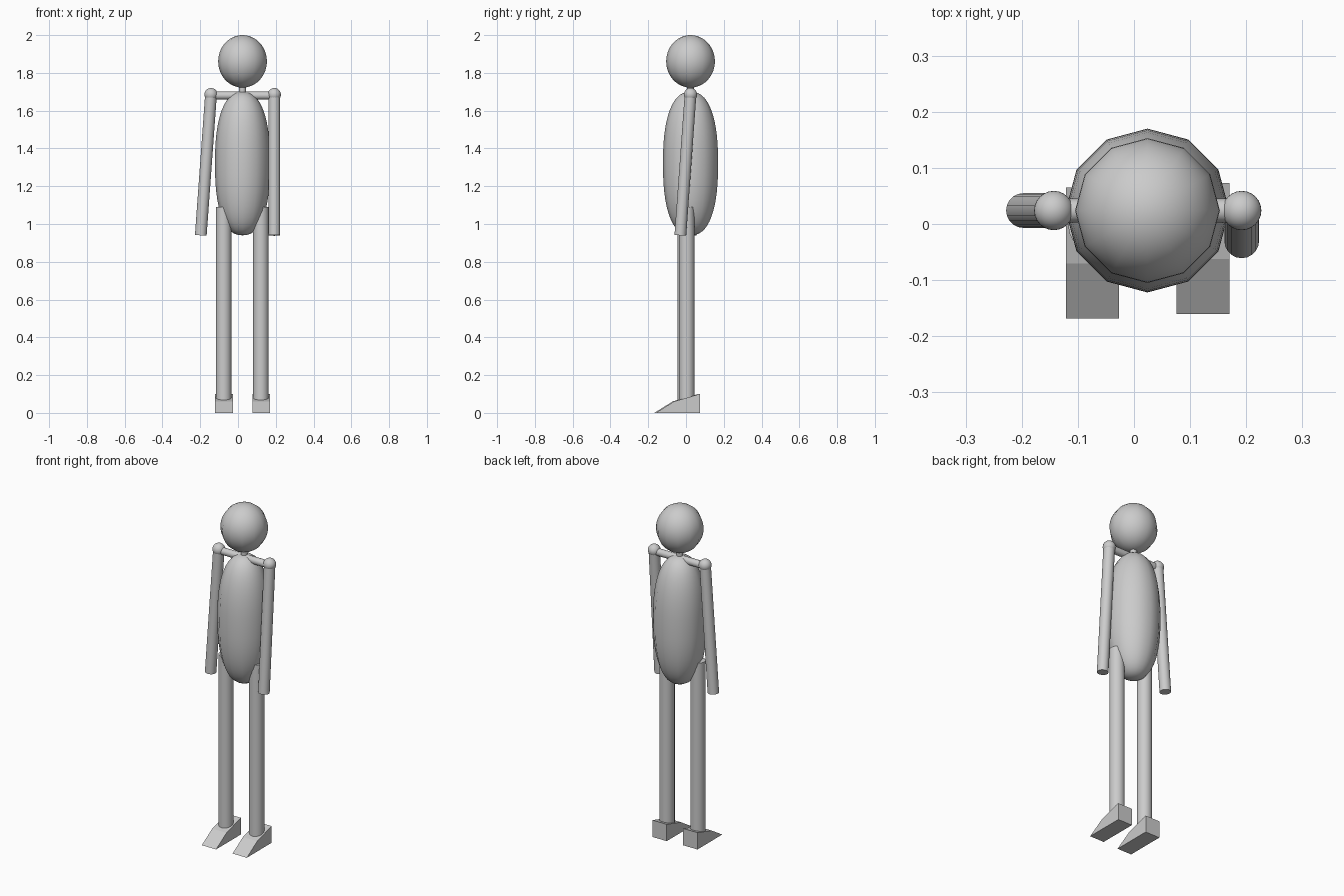
import bpy, bmesh, math
from mathutils import Vector

if "Cube" in bpy.data.objects:
    bpy.data.objects.remove(bpy.data.objects["Cube"])

grey = bpy.data.materials.new("plain grey")
grey.use_nodes = True
grey.diffuse_color = (0.6, 0.6, 0.6, 1)
grey.node_tree.nodes["Principled BSDF"].inputs["Base Color"].default_value = (0.6, 0.6, 0.6, 1)

MID_X, MID_Y = 0.024, 0.024      # body axis
SHOULDER_Z = 1.685


def finish(obj, name, smooth=True):
    obj.name = obj.data.name = name
    obj.data.materials.append(grey)
    if smooth:
        bpy.ops.object.shade_smooth_by_angle(angle=math.radians(40))
    return obj


def ball(name, centre, radii, segments=24, rings=16, power=2.0):
    """Ellipsoid; a power over 2 gives fuller, straighter sides."""
    bpy.ops.mesh.primitive_uv_sphere_add(segments=segments, ring_count=rings, location=centre)
    obj = bpy.context.object
    for v in obj.data.vertices:
        flat = math.hypot(v.co.x, v.co.y)
        if flat > 1e-5:
            full = flat ** (2 / power) / flat
            v.co.x *= full
            v.co.y *= full
        v.co.z = math.copysign(abs(v.co.z) ** (2 / power), v.co.z)
        v.co = Vector(a * b for a, b in zip(v.co, radii))
    return finish(obj, name)


def rod(name, start, end, radius, sides=20):
    start, end = Vector(start), Vector(end)
    axis = end - start
    bpy.ops.mesh.primitive_cylinder_add(vertices=sides, radius=radius, depth=axis.length,
                                        location=(start + end) / 2)
    obj = bpy.context.object
    obj.rotation_euler = axis.to_track_quat('Z', 'Y').to_euler()
    return finish(obj, name)


def foot(name, x, y):
    """Wedge foot: side profile extruded across its width."""
    profile = [(-0.164, 0), (0.069, 0), (0.069, 0.1), (-0.066, 0.061)]
    bm = bmesh.new()
    face = bm.faces.new([bm.verts.new((x - 0.047, y + py, pz)) for py, pz in profile])
    out = bmesh.ops.extrude_face_region(bm, geom=[face])
    bmesh.ops.translate(bm, vec=(0.094, 0, 0),
                        verts=[g for g in out["geom"] if isinstance(g, bmesh.types.BMVert)])
    bmesh.ops.recalc_face_normals(bm, faces=bm.faces)
    mesh = bpy.data.meshes.new(name)
    bm.to_mesh(mesh)
    bm.free()
    obj = bpy.data.objects.new(name, mesh)
    bpy.context.collection.objects.link(obj)
    finish(obj, name, smooth=False)


# Head, neck and torso
ball("head", (MID_X, MID_Y, 1.861), (0.129, 0.129, 0.139), segments=12, rings=24)
rod("neck", (MID_X, MID_Y, 1.66), (MID_X, MID_Y, 1.76), 0.018)
ball("torso", (MID_X, MID_Y, 1.32), (0.146, 0.146, 0.38), segments=12, rings=28, power=2.4)

# Shoulders and arms
arms = {"right": (-0.143, (-0.197, MID_Y)), "left": (0.192, (0.192, -0.03))}
rod("shoulder_bar", (arms["right"][0], MID_Y, 1.68), (arms["left"][0], MID_Y, 1.68), 0.021)
for side, (x, hand) in arms.items():
    top = (x, MID_Y, SHOULDER_Z)
    ball(side + "_shoulder", top, (0.035, 0.035, 0.035))
    rod(side + "_arm", top, (*hand, 0.94), 0.031)

# Legs and feet
for side, x, y in (("right", -0.076, -0.004), ("left", 0.121, 0.004)):
    rod(side + "_leg", (x, y, 0.04), (x, y, 1.09), 0.041)
    foot(side + "_foot", x + 0.002, y)
